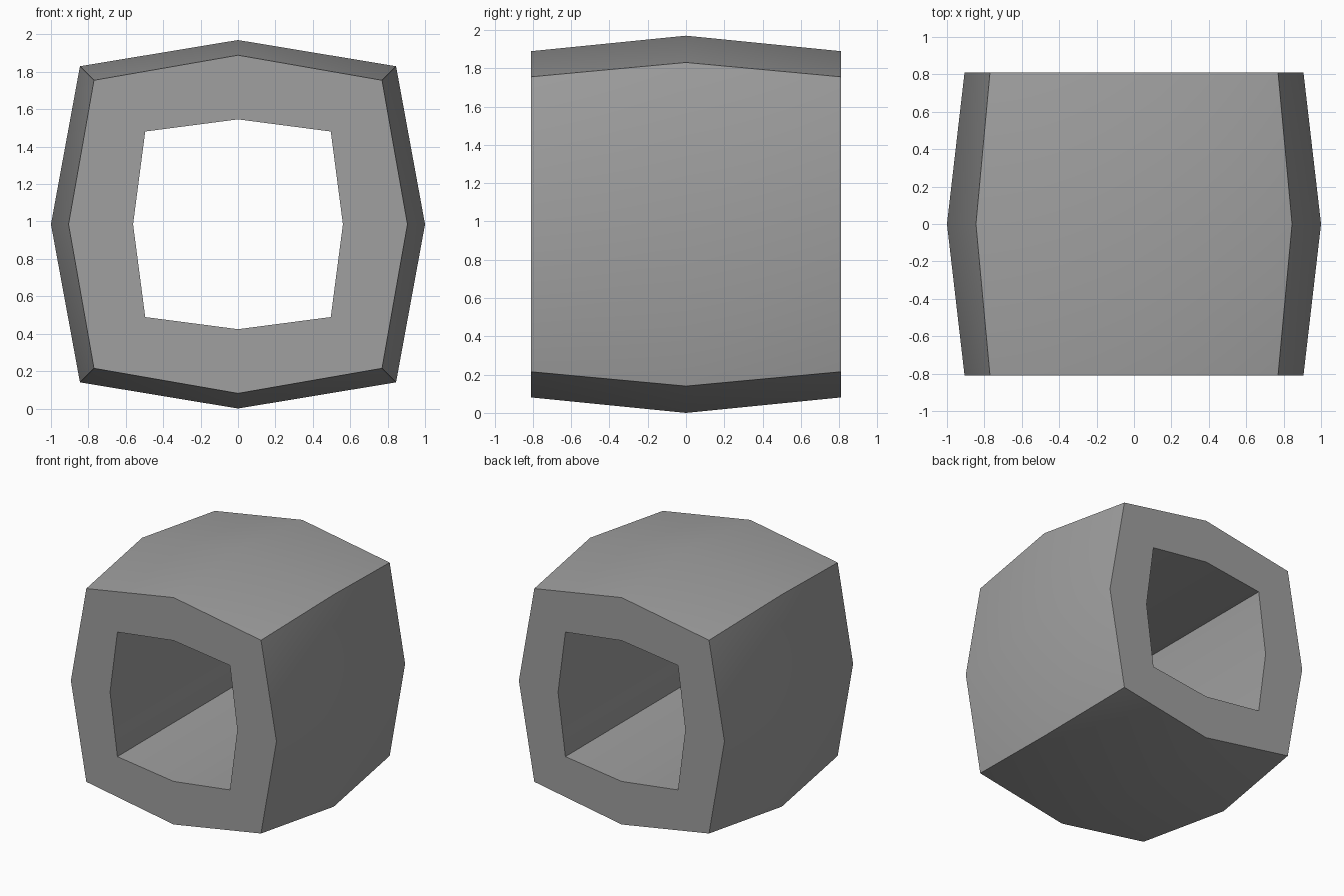
import bpy, bmesh, math

# Remove the default cube
old = bpy.data.objects.get("Cube")
if old:
    bpy.data.objects.remove(old, do_unlink=True)

CENTRE_Z = 0.985
HALF_DEPTH = 0.81

# Single grey material
grey = bpy.data.materials.new("plain_grey")
grey.use_nodes = True
colour = (0.35, 0.35, 0.35, 1)
grey.diffuse_color = colour
grey.node_tree.nodes["Principled BSDF"].inputs["Base Color"].default_value = colour


def ring(bm, y, corner, mid_x, mid_z):
    """Eight-point bulged square around the y axis."""
    verts = []
    for i in range(8):
        a = i * math.pi / 4
        sx, sz = round(math.cos(a)), round(math.sin(a))
        is_corner = sx and sz
        x = sx * (corner if is_corner else mid_x)
        z = sz * (corner if is_corner else mid_z)
        verts.append(bm.verts.new((x, y, CENTRE_Z + z)))
    return verts


def bridge(bm, a, b):
    for i in range(8):
        j = (i + 1) % 8
        bm.faces.new((a[i], a[j], b[j], b[i]))


# Bulged block with a straight hole through it, front to back
bm = bmesh.new()
loops = [
    ring(bm, -HALF_DEPTH, 0.77, 0.906, 0.904),
    ring(bm, 0, 0.845, 1.0, CENTRE_Z),
    ring(bm, HALF_DEPTH, 0.77, 0.906, 0.904),
    ring(bm, HALF_DEPTH, 0.496, 0.561, 0.561),
    ring(bm, -HALF_DEPTH, 0.496, 0.561, 0.561),
]
for k, loop in enumerate(loops):
    bridge(bm, loop, loops[(k + 1) % len(loops)])
bmesh.ops.recalc_face_normals(bm, faces=bm.faces)

mesh = bpy.data.meshes.new("hollow_block")
bm.to_mesh(mesh)
bm.free()
mesh.materials.append(grey)
block = bpy.data.objects.new("hollow_block", mesh)
bpy.context.collection.objects.link(block)

# Smooth the bulges, keep the corners and rims sharp
bpy.ops.object.select_all(action="DESELECT")
block.select_set(True)
bpy.context.view_layer.objects.active = block
bpy.ops.object.shade_smooth_by_angle(angle=math.radians(30))
